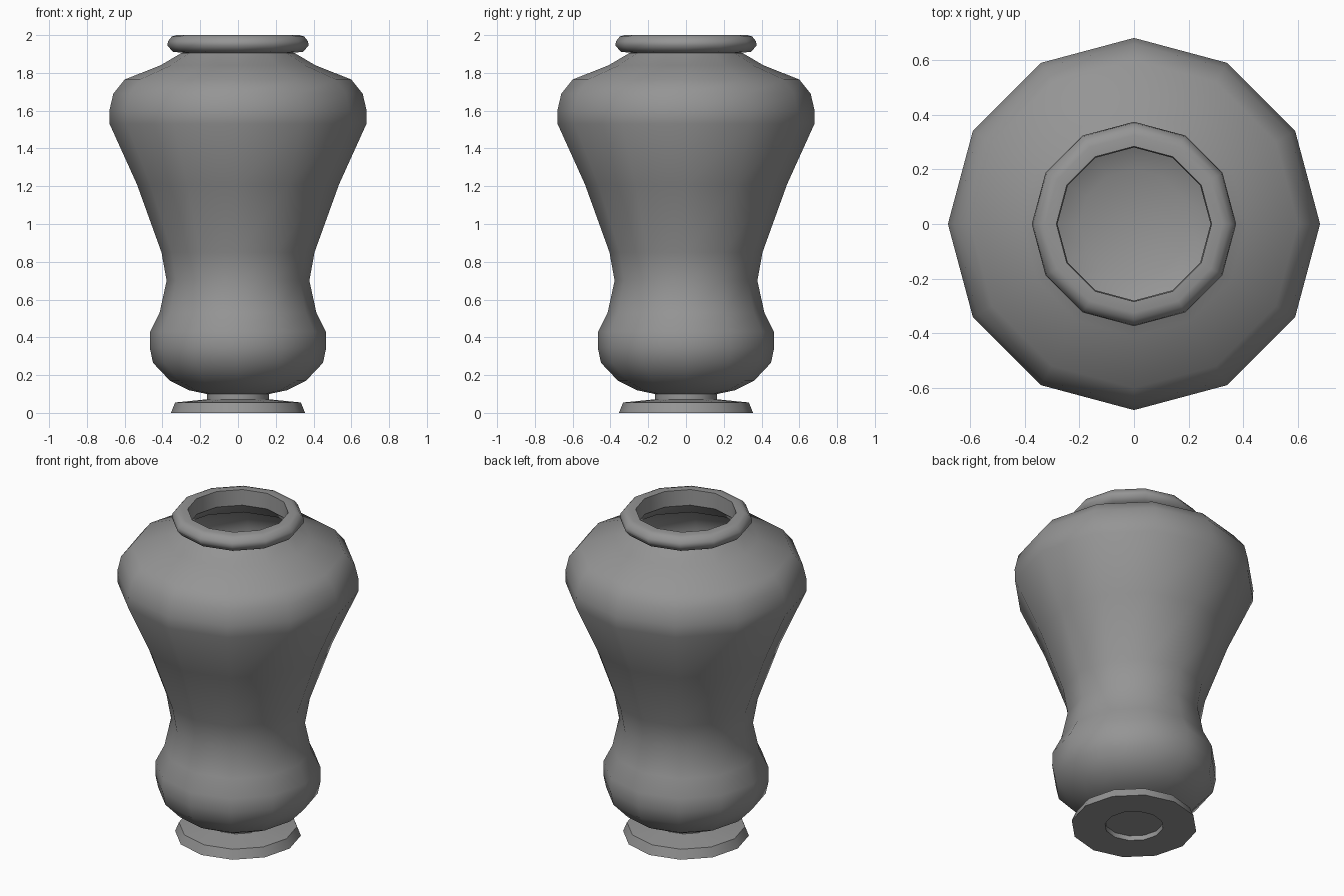
import bpy, bmesh
from math import cos, sin, tau, radians

SIDES = 12

cube = bpy.data.objects.get("Cube")
if cube:
    bpy.data.objects.remove(cube, do_unlink=True)

stone = bpy.data.materials.new("grey stone")
stone.use_nodes = True
grey = (0.3, 0.3, 0.3, 1)
stone.diffuse_color = grey
stone.node_tree.nodes["Principled BSDF"].inputs["Base Color"].default_value = grey


def lathe(name, profile, angle=50):
    """Turn a (radius, height) profile around z; a zero radius closes it."""
    bm = bmesh.new()
    rings = []
    for r, z in profile:
        if r == 0:
            rings.append([bm.verts.new((0, 0, z))] * SIDES)
        else:
            rings.append([bm.verts.new((r * cos(tau * k / SIDES), r * sin(tau * k / SIDES), z))
                          for k in range(SIDES)])
    for low, high in zip(rings, rings[1:]):
        for k in range(SIDES):
            n = (k + 1) % SIDES
            corners = [low[k], low[n], high[n], high[k]]
            bm.faces.new(list(dict.fromkeys(corners)))
    mesh = bpy.data.meshes.new(name)
    bm.to_mesh(mesh)
    bm.free()
    obj = bpy.data.objects.new(name, mesh)
    bpy.context.collection.objects.link(obj)
    mesh.materials.append(stone)
    bpy.ops.object.select_all(action='DESELECT')
    obj.select_set(True)
    bpy.context.view_layer.objects.active = obj
    bpy.ops.object.shade_smooth_by_angle(angle=radians(angle))
    return obj


# Foot with hollow underside and short stem
lathe("foot", [(.165, .03), (.165, 0), (.355, 0), (.333, .055), (.165, .072), (.165, .1)], 40)

# Plate closing the hollow of the foot
lathe("foot_plate", [(.165, .03), (0, .03)])

# Swelling outer body up to the neck
lathe("body", [
    (.165, .1), (.26, .12), (.36, .17), (.45, .265), (.467, .345), (.465, .43),
    (.415, .53), (.378, .7), (.405, .85), (.535, 1.21), (.68, 1.53), (.681, 1.6),
    (.66, 1.69), (.6, 1.765), (.41, 1.84), (.3, 1.905)])

# Rounded lip around the mouth
lathe("lip", [
    (.28, 1.905), (.345, 1.912), (.374, 1.945), (.37, 1.968), (.35, 1.993),
    (.325, 2), (.284, 2), (.28, 1.905)], 60)

# Inner wall and bowl-shaped floor
lathe("inner_wall", [
    (.28, 1.905), (.39, 1.81), (.57, 1.73), (.64, 1.6), (.63, 1.52), (.49, 1.21),
    (.36, .85), (.335, .7), (.37, .53), (.42, .43), (.41, .29), (.33, .2),
    (.2, .15), (0, .13)])
